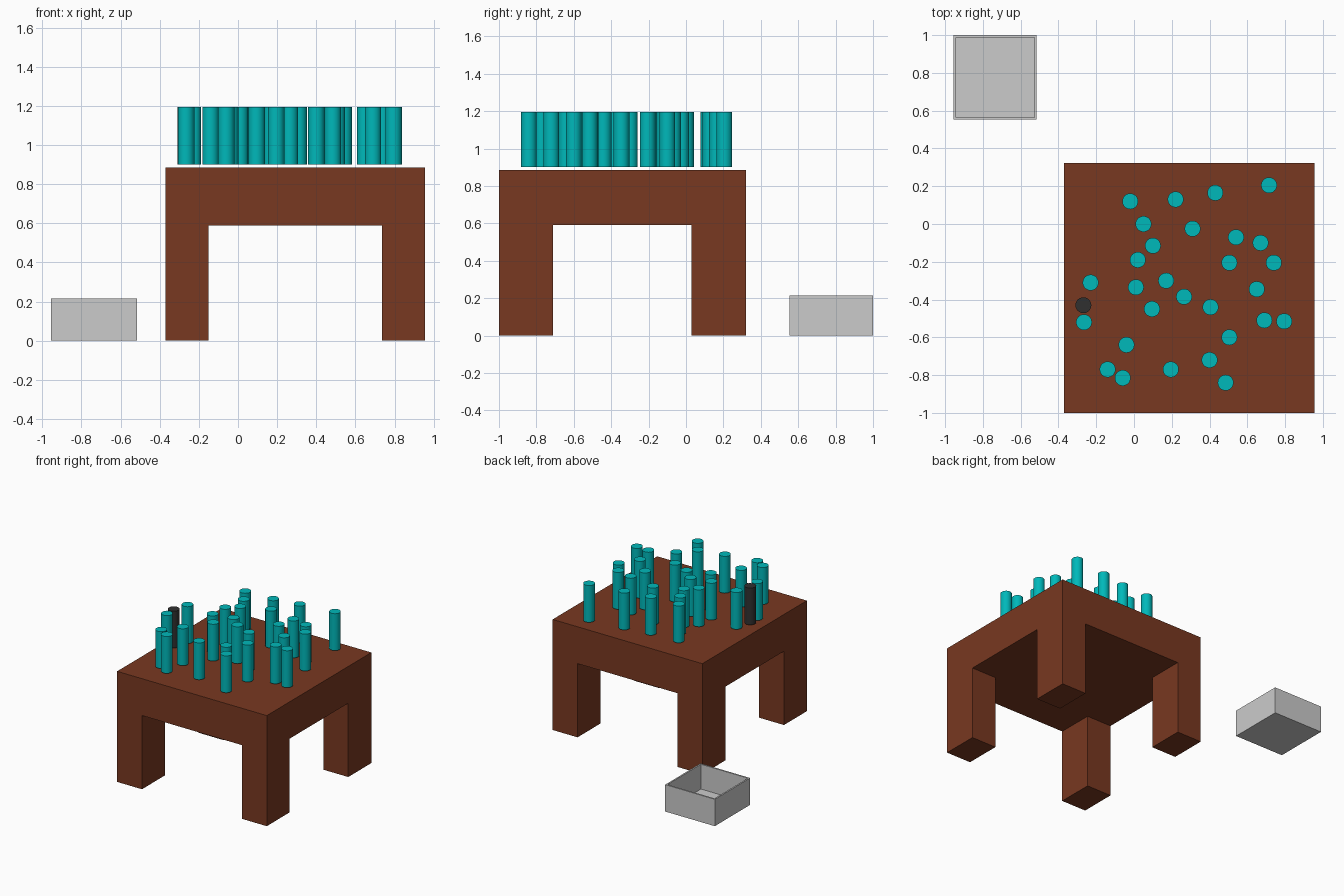
import bpy, bmesh

if "Cube" in bpy.data.objects:
    bpy.data.objects.remove(bpy.data.objects["Cube"])


def material(name, color):
    m = bpy.data.materials.new(name)
    m.diffuse_color = (*color, 1)
    m.use_nodes = True
    m.node_tree.nodes["Principled BSDF"].inputs["Base Color"].default_value = m.diffuse_color
    return m


def finish(name, bm, mat=None):
    bmesh.ops.recalc_face_normals(bm, faces=bm.faces)
    mesh = bpy.data.meshes.new(name)
    bm.to_mesh(mesh)
    bm.free()
    obj = bpy.data.objects.new(name, mesh)
    bpy.context.collection.objects.link(obj)
    if mat:
        mesh.materials.append(mat)
    return obj


def extrude_to(bm, faces, z):
    res = bmesh.ops.extrude_face_region(bm, geom=faces)
    for v in res["geom"]:
        if isinstance(v, bmesh.types.BMVert):
            v.co.z = z


wood = material("wood", (0.19, 0.04, 0.015))
teal = material("teal", (0.0, 0.48, 0.49))
black = material("black", (0.03, 0.03, 0.03))

# Table: 3x3 grid of cells, slab extruded up and corner legs extruded down
TOP, UNDER = 0.885, 0.59
xs = (-0.37, -0.15, 0.735, 0.955)
ys = (-1.0, -0.71, 0.03, 0.322)
bm = bmesh.new()
v = [[bm.verts.new((x, y, UNDER)) for y in ys] for x in xs]
cells = {(i, j): bm.faces.new((v[i][j], v[i + 1][j], v[i + 1][j + 1], v[i][j + 1]))
         for i in range(3) for j in range(3)}
corners = [cells[i, j] for i in (0, 2) for j in (0, 2)]
copy = bmesh.ops.duplicate(bm, geom=list(cells.values()))
top_faces = [g for g in copy["geom"] if isinstance(g, bmesh.types.BMFace)]
for vert in {w for f in top_faces for w in f.verts}:
    vert.co.z = TOP
# Join the rims of the upper and lower sheets
rim = [e for e in bm.edges if e.is_boundary]
bmesh.ops.bridge_loops(bm, edges=rim)
for f in corners:
    res = bmesh.ops.extrude_discrete_faces(bm, faces=[f])
    for w in res["faces"][0].verts:
        w.co.z = 0.0
finish("table", bm, wood)

# Open storage box on the floor
bm = bmesh.new()
x0, x1, y0, y1, h, wall = -0.955, -0.516, 0.553, 1.0, 0.215, 0.017
base = bm.faces.new([bm.verts.new((x, y, 0)) for x, y in
                     ((x0, y0), (x1, y0), (x1, y1), (x0, y1))])
res = bmesh.ops.extrude_face_region(bm, geom=[base], use_keep_orig=True)
for g in res["geom"]:
    if isinstance(g, bmesh.types.BMVert):
        g.co.z = h
lid = next(g for g in res["geom"] if isinstance(g, bmesh.types.BMFace))
bmesh.ops.inset_region(bm, faces=[lid], thickness=wall)
inner = bmesh.ops.extrude_discrete_faces(bm, faces=[lid])["faces"][0]
for w in inner.verts:
    w.co.z = wall
finish("open_box", bm)

# Pegs hovering just above the table top
PEGS = [
    (-0.02, 0.12), (0.22, 0.13), (0.43, 0.165), (0.715, 0.205), (0.05, 0.0),
    (0.31, -0.025), (0.54, -0.07), (0.67, -0.10), (0.10, -0.115), (0.02, -0.19),
    (0.505, -0.205), (0.74, -0.205), (-0.23, -0.31), (0.17, -0.30), (0.01, -0.335),
    (0.265, -0.385), (0.65, -0.345), (0.095, -0.45), (0.405, -0.44), (-0.265, -0.52),
    (0.69, -0.51), (0.795, -0.515), (0.505, -0.60), (-0.04, -0.64), (-0.14, -0.77),
    (-0.06, -0.815), (0.195, -0.77), (0.40, -0.72), (0.485, -0.84),
]


def peg(name, x, y, mat):
    bpy.ops.mesh.primitive_cylinder_add(vertices=32, radius=0.042, depth=0.295,
                                        location=(x, y, 1.0475))
    obj = bpy.context.object
    obj.name = name
    obj.data.materials.append(mat)
    bpy.ops.object.shade_smooth_by_angle()


for n, (x, y) in enumerate(PEGS, 1):
    peg(f"teal_peg_{n}", x, y, teal)
peg("black_peg", -0.268, -0.43, black)
